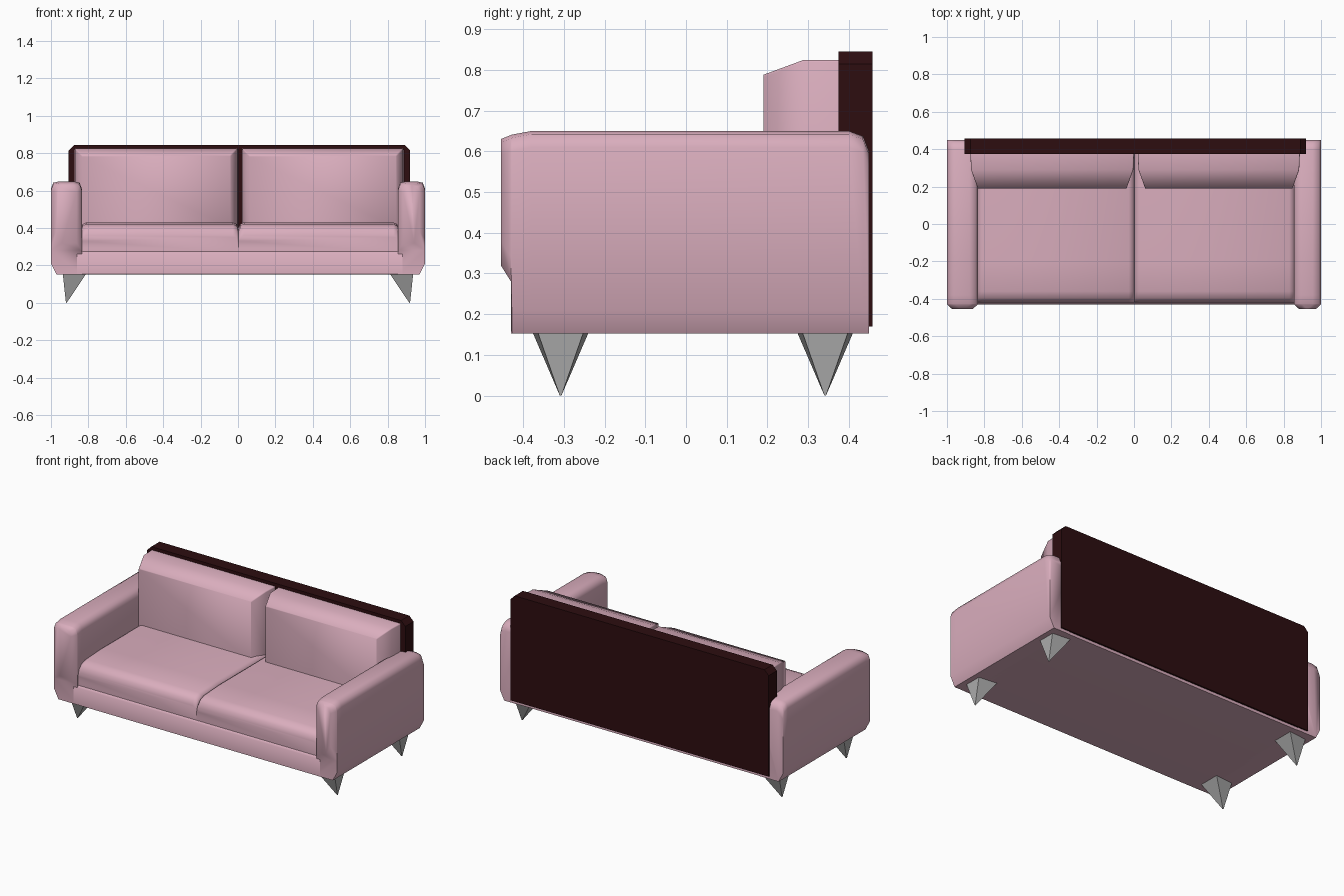
import bpy, bmesh, math

if "Cube" in bpy.data.objects:
    bpy.data.objects.remove(bpy.data.objects["Cube"])


def material(name, rgb):
    m = bpy.data.materials.new(name)
    m.diffuse_color = (*rgb, 1)
    m.use_nodes = True
    m.node_tree.nodes["Principled BSDF"].inputs["Base Color"].default_value = m.diffuse_color
    return m


pink = material("pink fabric", (0.70, 0.42, 0.51))
maroon = material("dark maroon board", (0.026, 0.004, 0.005))
grey = material("grey metal", (0.42, 0.42, 0.42))


def loft(name, rings, mat, smooth=None):
    """Skin a list of equally sized point rings and cap both ends."""
    bm = bmesh.new()
    loops = [[bm.verts.new(p) for p in ring] for ring in rings]
    n = len(loops[0])
    for a, b in zip(loops, loops[1:]):
        for i in range(n):
            j = (i + 1) % n
            bm.faces.new((a[i], a[j], b[j], b[i]))
    bm.faces.new(loops[0])
    bm.faces.new(loops[-1])
    bmesh.ops.remove_doubles(bm, verts=bm.verts, dist=1e-5)
    bmesh.ops.recalc_face_normals(bm, faces=bm.faces)
    me = bpy.data.meshes.new(name)
    bm.to_mesh(me)
    bm.free()
    me.materials.append(mat)
    ob = bpy.data.objects.new(name, me)
    bpy.context.collection.objects.link(ob)
    if smooth:
        bpy.ops.object.select_all(action='DESELECT')
        ob.select_set(True)
        bpy.context.view_layer.objects.active = ob
        bpy.ops.object.shade_smooth_by_angle(angle=math.radians(smooth))
    return ob


def pad_ring(y, x0, x1, bottom, top, c):
    """Section of a cushion with chamfered upper corners."""
    return [(x, y, z) for x, z in (
        (x0, bottom), (x0, top - c), (x0 + c * 0.3, top - c * 0.3), (x0 + c, top),
        (x1 - c, top), (x1 - c * 0.3, top - c * 0.3), (x1, top - c), (x1, bottom))]


# base under the seat
loft("base", [[(-0.86, y, z0), (-0.86, y, z1), (0.88, y, z1), (0.88, y, z0)]
              for y, z0, z1 in ((-0.43, 0.153, 0.262), (-0.415, 0.152, 0.28),
                                (0.448, 0.152, 0.28))], pink, 60)

# arms: (y, bottom, top, side inset, lower outer inset)
ARM = ((-0.455, 0.32, 0.630, 0.028, 0.03), (-0.43, 0.28, 0.640, 0.0, 0.0),
       (-0.428, 0.152, 0.641, 0.0, 0.03), (-0.38, 0.152, 0.65, 0.0, 0.03),
       (0.40, 0.152, 0.65, 0.0, 0.03), (0.435, 0.152, 0.637, 0.0, 0.03),
       (0.45, 0.152, 0.60, 0.0, 0.03))
for side, label, inner in ((-1, "left", 0.835), (1, "right", 0.855)):
    rings = []
    for y, b, t, ins, low in ARM:
        i, o = inner + ins, 1 - ins
        sec = ((i, b), (i, t - 0.04), (i + 0.012, t - 0.008), (i + 0.045, t),
               (o - 0.045, t), (o - 0.012, t - 0.008), (o, t - 0.04),
               (o, b + 0.06), (o - low, b))
        rings.append([(side * x, y, z) for x, z in sec])
    loft(label + "_arm", rings, pink, 60)

# seat cushions, rounded over at the front
SEAT = ((-0.42, 0.36), (-0.412, 0.388), (-0.395, 0.408), (-0.36, 0.421),
        (-0.20, 0.43), (0.38, 0.43))
for label, x0, x1 in (("left", -0.84, 0.002), ("right", 0.002, 0.86)):
    loft(label + "_seat_cushion",
         [pad_ring(y, x0, x1, 0.27, t, 0.03) for y, t in SEAT], pink, 60)

# back cushions, narrowing towards the front
for label, x0, x1 in (("left", -0.875, 0.0), ("right", 0.02, 0.887)):
    loft(label + "_back_cushion",
         [pad_ring(y, x0 + ins, x1 - ins, 0.40, t, 0.006)
          for y, t, ins in ((0.19, 0.788, 0.04), (0.29, 0.825, 0.004), (0.38, 0.825, 0.0))],
         pink, 75)

# rear board with clipped upper corners
BOARD = ((-0.905, 0.17), (-0.905, 0.815), (-0.875, 0.845),
         (0.89, 0.845), (0.92, 0.815), (0.92, 0.17))
loft("back_board", [[(x, y, z) for x, z in BOARD] for y in (0.375, 0.458)], maroon)

# tapered legs
for sx, sl in ((-1, "left"), (1, "right")):
    for yc, fl in ((-0.308, "front"), (0.342, "back")):
        top = [(sx * x, yc + dy, 0.158) for x, dy in
               ((0.937, -0.057), (0.937, 0.057), (0.81, 0.07), (0.81, -0.07))]
        tip = [(sx * (0.918 + a * 0.002), yc + b * 0.002, 0.0)
               for a, b in ((1, -1), (1, 1), (-1, 1), (-1, -1))]
        loft(f"{fl}_{sl}_leg", [top, tip], grey)
